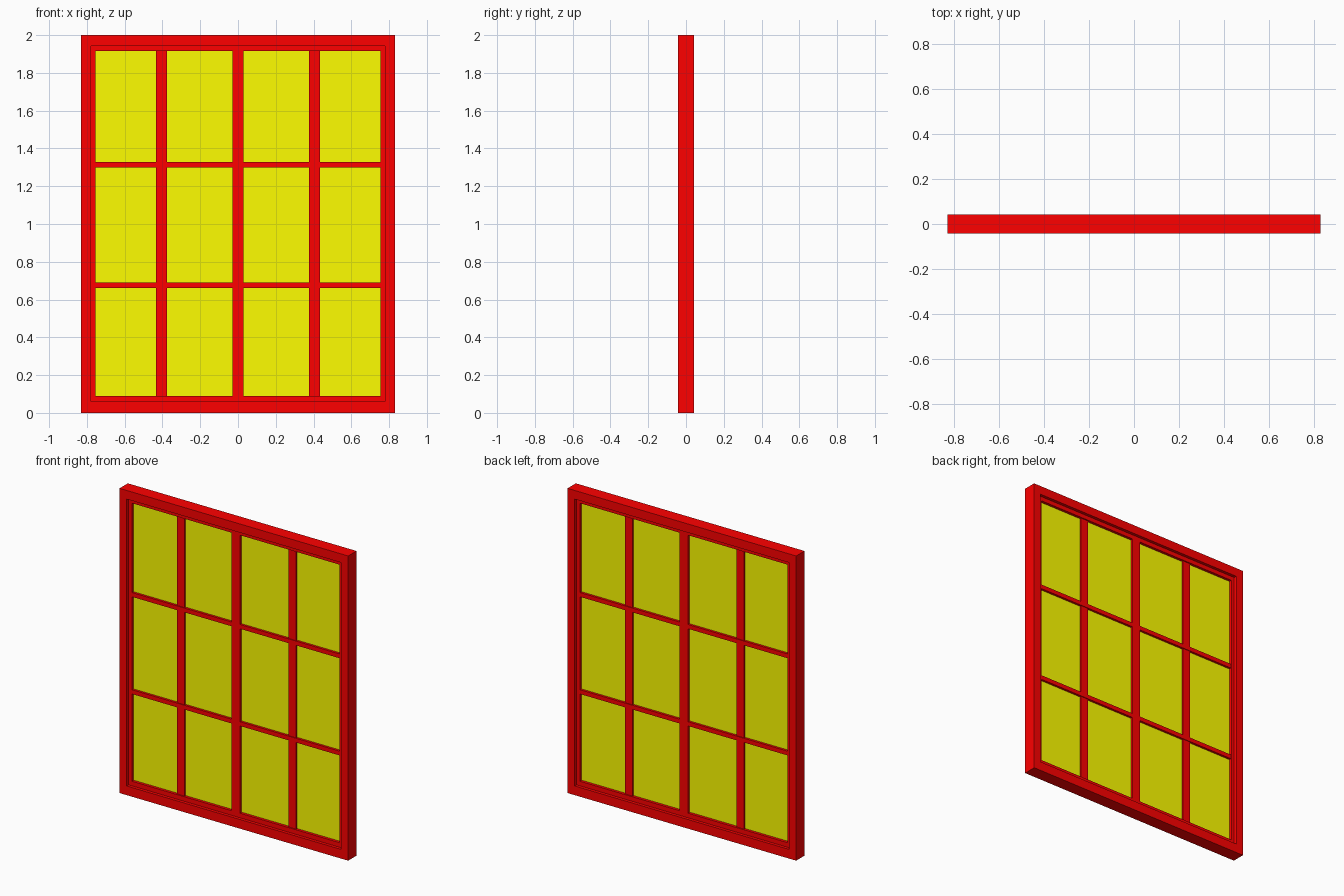
import bpy
import bmesh

if "Cube" in bpy.data.objects:
    bpy.data.objects.remove(bpy.data.objects["Cube"])


def material(name, rgba):
    m = bpy.data.materials.new(name)
    m.diffuse_color = rgba
    m.use_nodes = True
    m.node_tree.nodes["Principled BSDF"].inputs["Base Color"].default_value = m.diffuse_color
    return m


RED = material("painted_frame", (1, 0, 0, 1))
YELLOW = material("pane", (1, 1, 0, 1))


def finish(name, bm, mat):
    bmesh.ops.recalc_face_normals(bm, faces=bm.faces[:])
    me = bpy.data.meshes.new(name)
    bm.to_mesh(me)
    bm.free()
    me.materials.append(mat)
    ob = bpy.data.objects.new(name, me)
    bpy.context.collection.objects.link(ob)
    return ob


def box(name, x0, x1, z0, z1, half_depth, mat):
    bm = bmesh.new()
    bmesh.ops.create_cube(bm, size=1)
    for v in bm.verts:
        v.co = (x1 if v.co.x > 0 else x0,
                half_depth if v.co.y > 0 else -half_depth,
                z1 if v.co.z > 0 else z0)
    return finish(name, bm, mat)


def ring(name, outer, inner, half_depth, mat):
    """Rectangular frame; outer and inner are (half_width, bottom, top)."""
    bm = bmesh.new()

    def loop(rect, y):
        w, b, t = rect
        return [bm.verts.new((x, y, z)) for x, z in ((-w, b), (w, b), (w, t), (-w, t))]

    d = half_depth
    loops = [loop(outer, -d), loop(inner, -d), loop(inner, d), loop(outer, d)]
    for a, b in zip(loops, loops[1:] + loops[:1]):
        for i in range(4):
            j = (i + 1) % 4
            bm.faces.new((a[i], a[j], b[j], b[i]))
    return finish(name, bm, mat)


OUTER = (0.83, 0.0, 2.0)
STEP = (0.778, 0.06, 1.943)
OPEN = (0.755, 0.09, 1.915)
w, bottom, top = OPEN

# Stepped surround
ring("outer_frame", OUTER, STEP, 0.043, RED)
ring("inner_frame", STEP, OPEN, 0.023, RED)

# Upright bars
box("centre_post", -0.03, 0.03, bottom, top, 0.023, RED)
for side, x in (("left", -0.405), ("right", 0.405)):
    box(side + "_upright", x - 0.028, x + 0.028, bottom, top, 0.015, RED)

# Cross bars, split by the centre post
for level, z in (("lower", 0.675), ("upper", 1.313)):
    for side, x0, x1 in (("left", -w, -0.03), ("right", 0.03, w)):
        box(f"{level}_{side}_cross_bar", x0, x1, z - 0.014, z + 0.014, 0.02, RED)

# Glazing
for side, x0, x1 in (("left", -w, -0.03), ("right", 0.03, w)):
    box(side + "_pane", x0, x1, bottom, top, 0.005, YELLOW)
